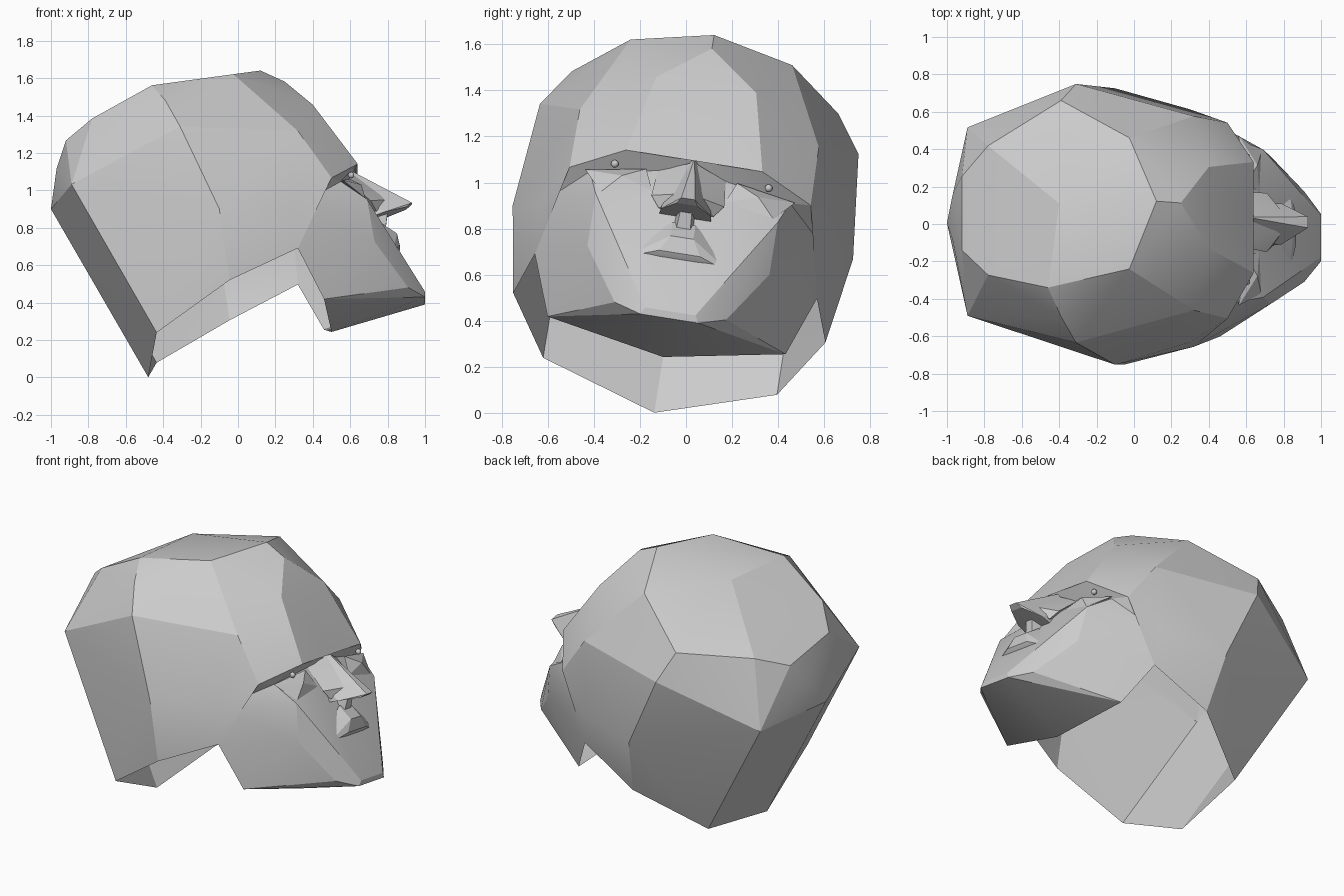
import bpy, bmesh, math
from mathutils import Matrix, Vector

if "Cube" in bpy.data.objects:
    bpy.data.objects.remove(bpy.data.objects["Cube"])

# the whole head leans a little to one side
PIVOT = Vector((0, 0, 0.87))
LEAN = (Matrix.Translation(PIVOT) @ Matrix.Rotation(math.radians(-9), 4, 'X')
        @ Matrix.Translation(-PIVOT))

grey = bpy.data.materials.new("stone_grey")
grey.diffuse_color = (0.6, 0.6, 0.6, 1)
grey.use_nodes = True
grey.node_tree.nodes["Principled BSDF"].inputs["Base Color"].default_value = grey.diffuse_color


def finish(name, bm, angle=18):
    bmesh.ops.transform(bm, matrix=LEAN, verts=bm.verts)
    mesh = bpy.data.meshes.new(name)
    bm.to_mesh(mesh)
    bm.free()
    mesh.materials.append(grey)
    ob = bpy.data.objects.new(name, mesh)
    bpy.context.collection.objects.link(ob)
    bpy.ops.object.select_all(action='DESELECT')
    ob.select_set(True)
    bpy.context.view_layer.objects.active = ob
    bpy.ops.object.shade_smooth_by_angle(angle=math.radians(angle))
    return ob


def faceted(name, points, single=(), mirror=True, open_if=None):
    """Faceted shell around corner points, mirrored across y = 0.
    Faces whose normal passes open_if are removed."""
    bm = bmesh.new()
    for x, y, z in points:
        bm.verts.new((x, y, z))
        if mirror and y:
            bm.verts.new((x, -y, z))
    for p in single:
        bm.verts.new(p)
    res = bmesh.ops.convex_hull(bm, input=bm.verts[:])
    loose = {g for g in res["geom_interior"] + res["geom_unused"]
             if isinstance(g, bmesh.types.BMVert)}
    bmesh.ops.delete(bm, geom=[v for v in loose if v.is_valid], context='VERTS')
    bmesh.ops.recalc_face_normals(bm, faces=bm.faces)
    if open_if:
        bm.normal_update()
        gone = [f for f in bm.faces if open_if(f.normal)]
        bmesh.ops.delete(bm, geom=gone, context='FACES')
    return finish(name, bm)


# hollow skull, open at the neck and behind the face
faceted("skull", [
    (-0.48, 0, -0.01), (-0.435, 0.514, 0.15), (-0.045, 0.686, 0.407),   # neck edge
    (0.32, 0.62, 0.59),
    (-1.0, 0, 0.9), (-0.89, 0.51, 0.953), (-0.97, 0.12, 1.1),           # back
    (-0.92, 0.2, 1.24), (-0.78, 0.35, 1.335),
    (-0.1, 0.748, 0.783), (-0.31, 0.7, 1.237), (-0.39, 0.585, 1.398),   # side ridge
    (-0.025, 0.355, 1.574), (0.12, 0, 1.65), (-0.4, 0, 1.57),           # crown
    (0.25, 0, 1.59), (0.4, 0.22, 1.43),                                 # forehead
    (0.32, 0.525, 1.24), (0.62, 0, 1.13), (0.64, 0.3, 1.097),           # brow
    (0.5, 0.53, 0.985), (0.3, 0.63, 0.81),
], single=[(-0.46, -0.444, 1.5)],
    open_if=lambda n: n.x > 0.1 and n.z < 0 and abs(n.y) < 0.8)

# cheeks, jaw and chin, open at the back
faceted("jaw", [
    (0.32, 0.62, 0.59), (0.3, 0.63, 0.81), (0.46, 0.523, 0.33), (0.5, 0, 0.235),
    (1.0, 0.128, 0.404), (1.0, 0.11, 0.435), (0.91, 0.245, 0.437),
    (0.73, 0.4, 0.66), (0.69, 0.4, 0.89), (0.68, 0.15, 0.93),
    (0.55, 0.44, 0.98), (0.58, 0.15, 1.03), (0.3, 0, 0.62),
], open_if=lambda n: n.x < 0.1)

# underside of the brow, running back into the eye sockets
brow = [(0.62, 0, 1.13), (0.64, 0.3, 1.097), (0.5, 0.53, 0.985), (0.3, 0.63, 0.81)]
socket = [(0.58, 0, 1.03), (0.58, 0.15, 1.03), (0.55, 0.44, 0.98), (0.31, 0.62, 0.79)]
bm = bmesh.new()
for s in (1, -1):
    top, low = ([bm.verts.new((x, s * y, z)) for x, y, z in row] for row in (brow, socket))
    for i in range(3):
        quad = [top[i], low[i], low[i + 1], top[i + 1]]
        bm.faces.new(quad if s > 0 else quad[::-1])
finish("brow_underside", bm)

# pointed nose with wide nostrils and sloping flanks
faceted("nose", [
    (0.6, 0, 1.11), (0.6, 0.06, 1.03), (0.93, 0.03, 0.93), (0.9, 0.045, 0.905),
    (0.79, 0.11, 0.87), (0.71, 0.115, 0.84), (0.66, 0.1, 0.93),
])
faceted("nose_flanks", [
    (0.62, 0, 1.09), (0.58, 0.15, 1.03), (0.71, 0.16, 0.92), (0.74, 0.12, 0.87),
    (0.82, 0.02, 0.95), (0.62, 0, 0.9),
])
faceted("nose_base", [
    (0.7, 0.04, 0.88), (0.8, 0.025, 0.88), (0.72, 0.05, 0.8), (0.79, 0.03, 0.8),
])

# upper lip spreading to the mouth corners
faceted("upper_lip", [
    (0.76, 0.05, 0.82), (0.85, 0.05, 0.76), (0.865, 0.09, 0.69),
    (0.83, 0.23, 0.64), (0.79, 0.2, 0.7), (0.85, 0.08, 0.66), (0.72, 0.1, 0.7),
])

# eyelids and small round eyes on both sides
for label, s in (("left", 1), ("right", -1)):
    faceted(label + "_eyelid", [
        (0.6, s * 0.2, 1.03), (0.66, s * 0.3, 0.985), (0.56, s * 0.46, 0.985),
        (0.68, s * 0.38, 0.9), (0.67, s * 0.16, 0.94), (0.55, s * 0.35, 0.98),
    ], mirror=False)
    bm = bmesh.new()
    bmesh.ops.create_uvsphere(bm, u_segments=10, v_segments=6, radius=0.017,
                              matrix=Matrix.Translation((0.605, s * 0.338, 1.03)))
    finish(label + "_eye", bm, 60)
